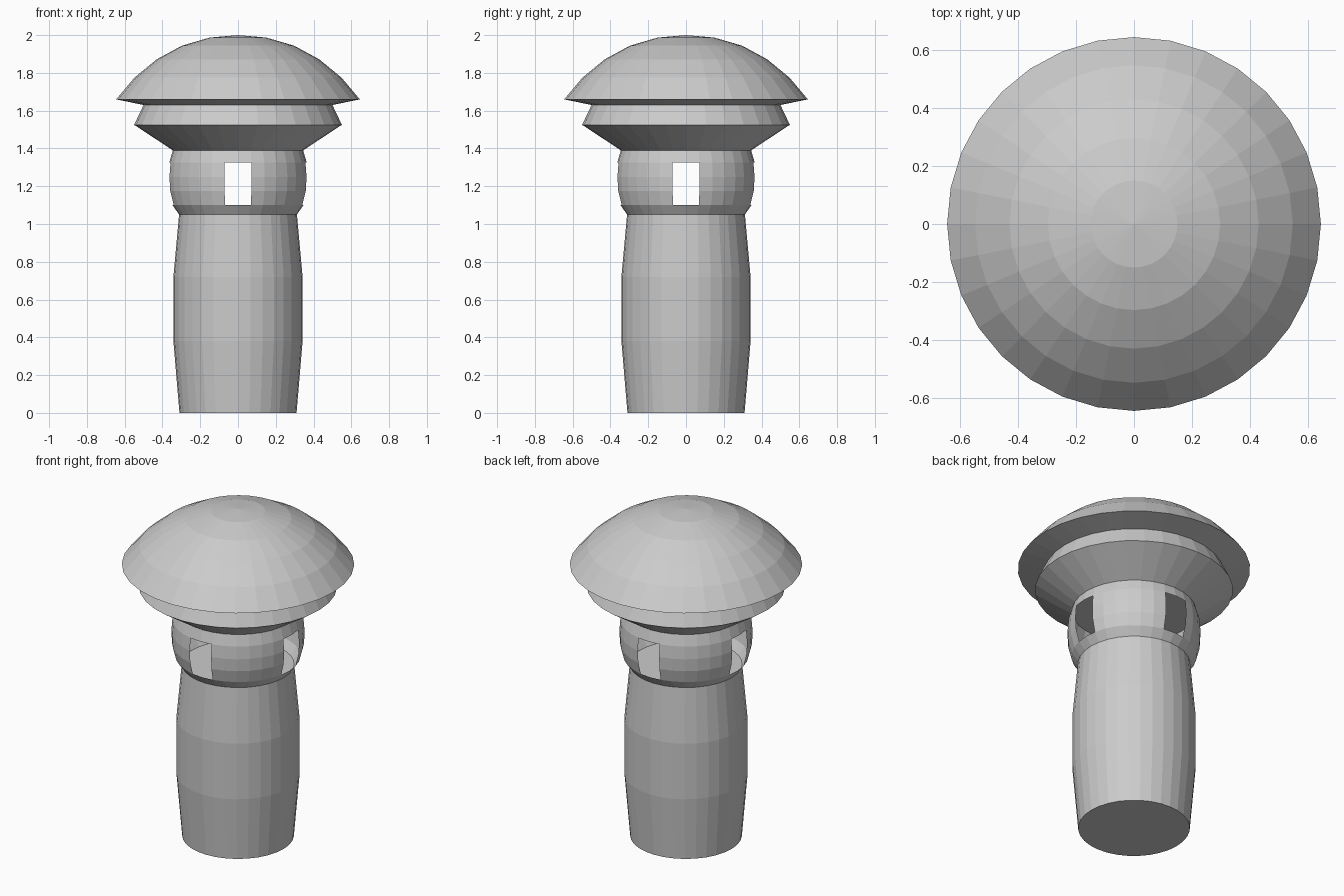
import bpy, bmesh
from math import sin, cos, tau

if "Cube" in bpy.data.objects:
    bpy.data.objects.remove(bpy.data.objects["Cube"])

SIDES = 32


def lathe(name, profile, skip=None):
    """Revolve (radius, z) points round z; radius 0 makes a pole or flat cap centre."""
    bm = bmesh.new()
    rings = []
    for r, z in profile:
        if r == 0:
            rings.append([bm.verts.new((0, 0, z))] * SIDES)
        else:
            rings.append([bm.verts.new((r * cos(tau * i / SIDES), r * sin(tau * i / SIDES), z))
                          for i in range(SIDES)])
    for k in range(len(rings) - 1):
        low, high = rings[k], rings[k + 1]
        for i in range(SIDES):
            if skip and skip(k, i):
                continue
            j = (i + 1) % SIDES
            corners = list(dict.fromkeys((low[i], low[j], high[j], high[i])))
            bm.faces.new(corners)
    mesh = bpy.data.meshes.new(name)
    bm.to_mesh(mesh)
    bm.free()
    obj = bpy.data.objects.new(name, mesh)
    bpy.context.collection.objects.link(obj)
    return obj


# Gently bulging closed shaft
lathe("shaft", [(0, 0), (0.31, 0), (0.342, 0.38), (0.342, 0.72), (0.312, 1.05), (0, 1.05)])

# Rounded hollow chamber with four windows, each two facets wide
lathe("window_chamber",
      [(0.312, 1.05), (0.347, 1.1), (0.366, 1.175), (0.37, 1.25), (0.364, 1.325), (0.345, 1.39)],
      skip=lambda k, i: k in (1, 2, 3) and i % 8 in (0, 7))

# Flared collar under the roof
lathe("collar", [(0, 1.39), (0.345, 1.39), (0.55, 1.525), (0.5, 1.63), (0, 1.63)])

# Domed roof with a shallow underside
lathe("roof", [(0, 1.63), (0.5, 1.63), (0.645, 1.66), (0.548, 1.775), (0.43, 1.872),
               (0.297, 1.944), (0.15, 1.987), (0, 2.0)])
